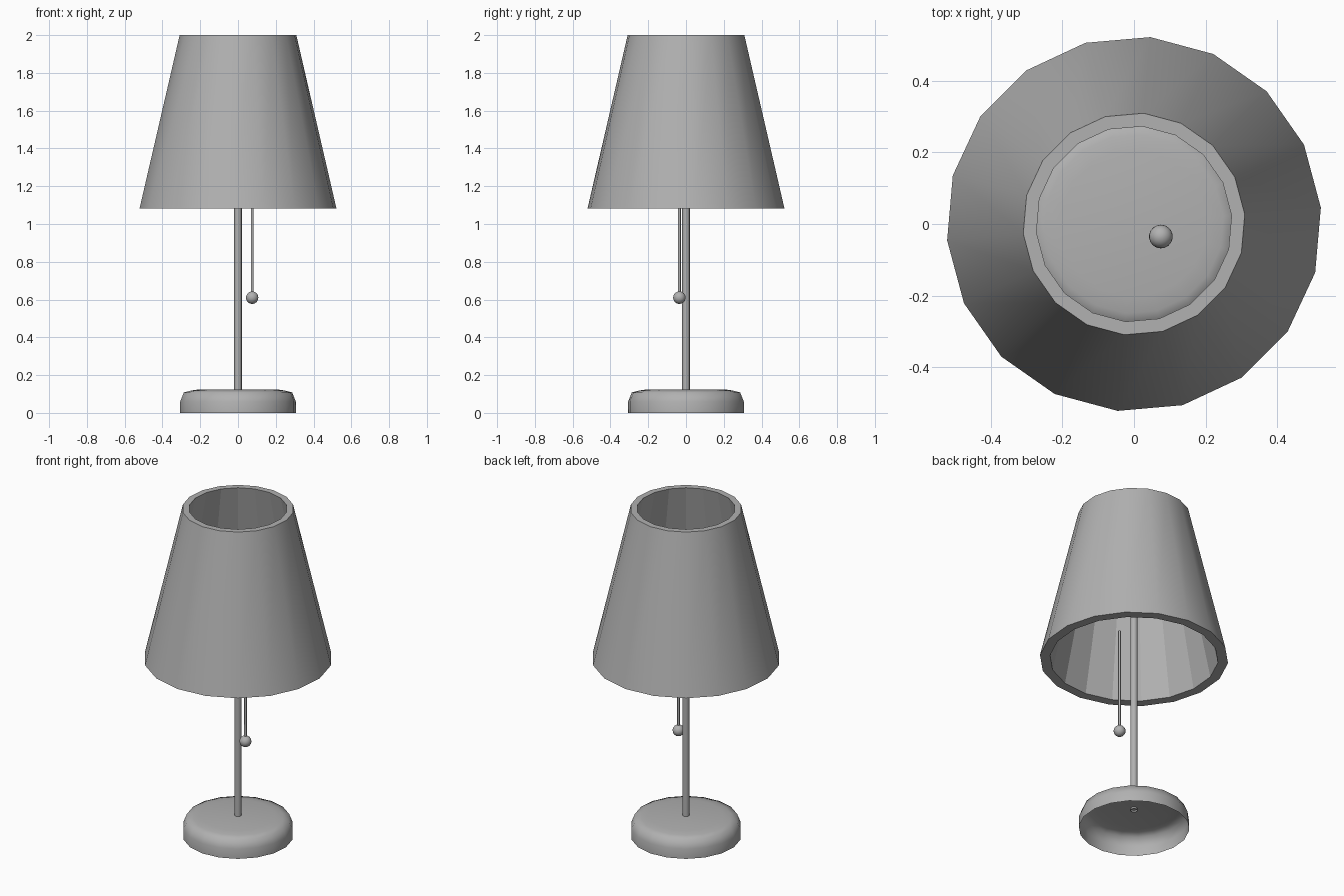
import bpy, bmesh, math

if "Cube" in bpy.data.objects:
    bpy.data.objects.remove(bpy.data.objects["Cube"])

# Mid grey shared by every part
grey = bpy.data.materials.new("mid_grey")
grey.diffuse_color = (0.44, 0.44, 0.44, 1)
grey.use_nodes = True
grey.node_tree.nodes["Principled BSDF"].inputs["Base Color"].default_value = grey.diffuse_color


def lathe(name, profile, sides, offset=5, center=(0, 0), cap_top=False, closed=False, flat=()):
    """Revolve (radius, z) points around a vertical axis; flat = profile spans left faceted."""
    bm = bmesh.new()
    rings = []
    for r, z in profile:
        ring = []
        for i in range(sides):
            a = math.radians(offset) + math.tau * i / sides
            ring.append(bm.verts.new((center[0] + r * math.cos(a), center[1] + r * math.sin(a), z)))
        rings.append(ring)
    spans = len(rings) if closed else len(rings) - 1
    for k in range(spans):
        lo, hi = rings[k], rings[(k + 1) % len(rings)]
        for i in range(sides):
            j = (i + 1) % sides
            f = bm.faces.new((lo[i], lo[j], hi[j], hi[i]))
            f.smooth = k not in flat
    if cap_top:
        bm.faces.new(rings[-1]).smooth = True
    for e in bm.edges:
        if len(e.link_faces) == 2 and e.calc_face_angle() > math.radians(50):
            e.smooth = False
    mesh = bpy.data.meshes.new(name)
    bm.to_mesh(mesh)
    bm.free()
    mesh.materials.append(grey)
    obj = bpy.data.objects.new(name, mesh)
    bpy.context.collection.objects.link(obj)
    return obj


# Hollow base, open underneath
lathe("base", [(0.307, 0), (0.307, 0.06), (0.288, 0.108), (0.25, 0.118), (0.205, 0.125)], 18, cap_top=True)

# Open tube pole
lathe("pole", [(0.02, 0.115), (0.02, 1.5)], 12)

# Thick conical shade: outer wall, top rim, inner wall, bottom rim
lathe("shade", [(0.523, 1.083), (0.31, 2.0), (0.273, 2.0), (0.467, 1.083)], 18,
      closed=True, flat=(1, 2, 3))

# Pull cord with ball
cord = (0.075, -0.035)
lathe("pull_cord", [(0.0075, 0.62), (0.0075, 1.25)], 8, center=cord)
bpy.ops.mesh.primitive_uv_sphere_add(segments=18, ring_count=12, radius=0.033, location=(*cord, 0.61))
ball = bpy.context.object
ball.name = "pull_ball"
ball.data.materials.append(grey)
bpy.ops.object.shade_smooth()
